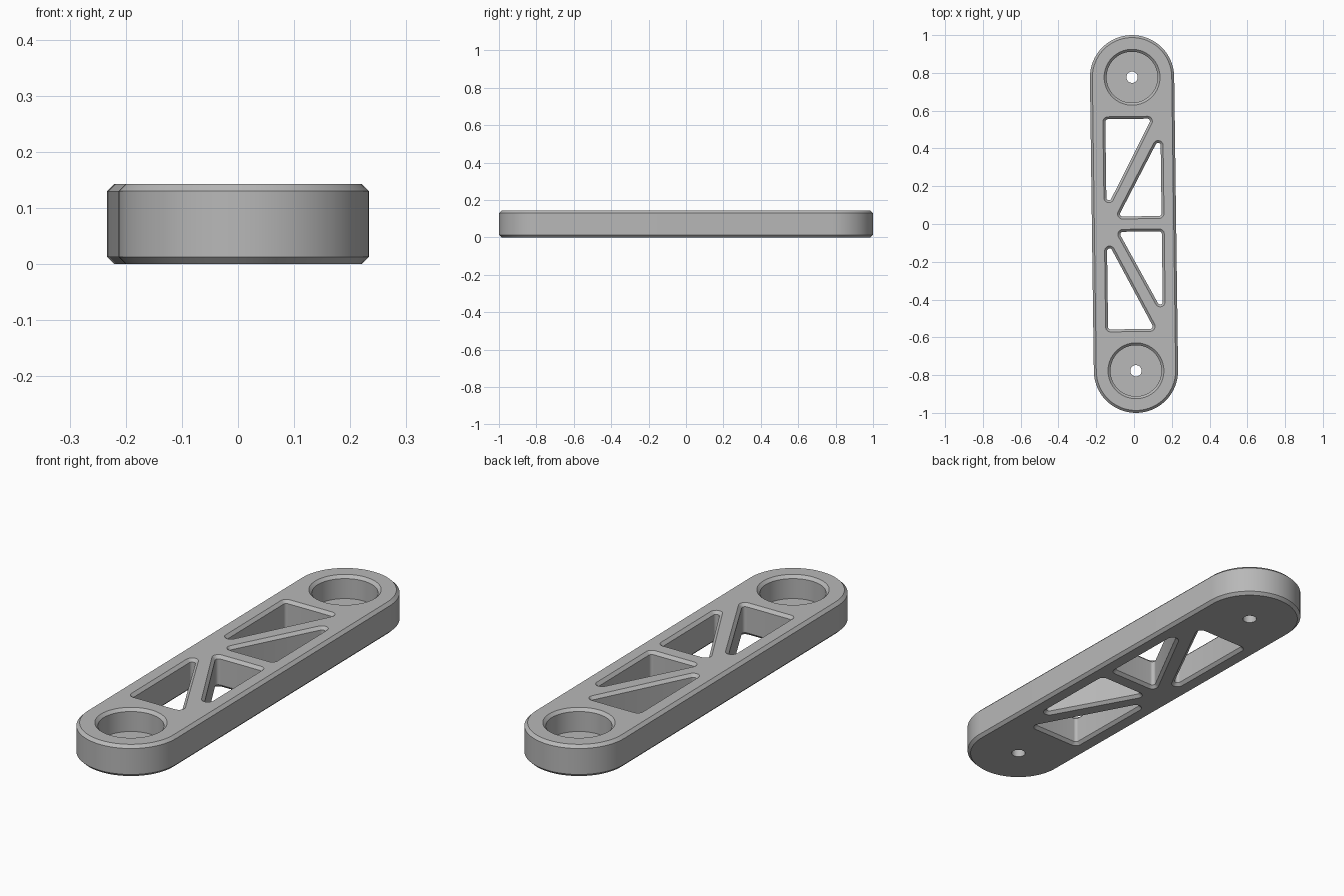
import bpy, bmesh, math

if "Cube" in bpy.data.objects:
    bpy.data.objects.remove(bpy.data.objects["Cube"])

H = 0.143        # plate thickness
CH = 0.013       # chamfer size
R = 0.223        # end radius
CY = 0.777       # distance of the end centres from the middle
TILT = 0.0133    # slight turn about z

grey = bpy.data.materials.new("plain grey")
grey.diffuse_color = (0.48, 0.48, 0.48, 1)
grey.use_nodes = True
grey.node_tree.nodes["Principled BSDF"].inputs["Base Color"].default_value = grey.diffuse_color


def rounded_loop(centres, r, seg):
    """Outline around equal circles at the centres, listed counter-clockwise."""
    n = len(centres)
    if n == 1:
        cx, cy = centres[0]
        return [(cx + r * math.cos(math.tau * i / seg),
                 cy + r * math.sin(math.tau * i / seg)) for i in range(seg)]
    pts = []
    for i, (cx, cy) in enumerate(centres):
        px, py = centres[i - 1]
        nx, ny = centres[(i + 1) % n]
        a0 = math.atan2(cy - py, cx - px) - math.pi / 2
        a1 = math.atan2(ny - cy, nx - cx) - math.pi / 2
        turn = (a1 - a0) % math.tau
        for k in range(seg + 1):
            a = a0 + turn * k / seg
            pts.append((cx + r * math.cos(a), cy + r * math.sin(a)))
    return pts


def stack(name, centres, levels, seg):
    """Closed solid through rounded outlines given as (z, radius) levels."""
    bm = bmesh.new()
    rings = [[bm.verts.new((x, y, z)) for x, y in rounded_loop(centres, r, seg)]
             for z, r in levels]
    n = len(rings[0])
    for lo, hi in zip(rings, rings[1:]):
        for i in range(n):
            j = (i + 1) % n
            bm.faces.new((lo[i], lo[j], hi[j], hi[i]))
    bm.faces.new(rings[0][::-1])
    bm.faces.new(rings[-1])
    bmesh.ops.recalc_face_normals(bm, faces=bm.faces)
    me = bpy.data.meshes.new(name)
    bm.to_mesh(me)
    bm.free()
    ob = bpy.data.objects.new(name, me)
    bpy.context.collection.objects.link(ob)
    me.materials.append(grey)
    return ob


# Plate with chamfered rim
plate = stack("link_plate", [(0, -CY), (0, CY)],
              [(0, R - CH), (CH, R), (H - CH, R), (H, R - CH)], 40)

cutters = []
E = 0.01
# Truss windows, chamfered on both faces, mirrored front to back
windows = [[(-0.131, 0.543), (-0.131, 0.141), (0.078, 0.543)],
           [(0.133, 0.414), (-0.060, 0.054), (0.133, 0.054)]]
r = 0.0135
for tri in windows:
    for side in (1, -1):
        pts = [(x, y * side) for x, y in tri][::side]
        cutters.append(stack("window_cutter", pts,
                             [(-E, r + CH + E), (CH, r), (H - CH, r),
                              (H + E, r + CH + E)], 8))
# Round pockets with chamfered mouths, and small through holes
for side in (1, -1):
    c = [(0, CY * side)]
    cutters.append(stack("pocket_cutter", c,
                         [(0.04, 0.135), (H - CH, 0.135),
                          (H + E, 0.135 + CH + E)], 64))
    cutters.append(stack("pin_hole_cutter", c, [(-E, 0.03), (H, 0.03)], 32))

bpy.context.view_layer.objects.active = plate
plate.select_set(True)
for cut in cutters:
    cut.hide_render = True
    mod = plate.modifiers.new("cut", 'BOOLEAN')
    mod.operation = 'DIFFERENCE'
    mod.solver = 'EXACT'
    mod.object = cut
    bpy.ops.object.modifier_apply(modifier=mod.name)
    bpy.data.objects.remove(cut)

bpy.ops.object.shade_smooth_by_angle(angle=math.radians(30))
plate.rotation_euler.z = TILT
